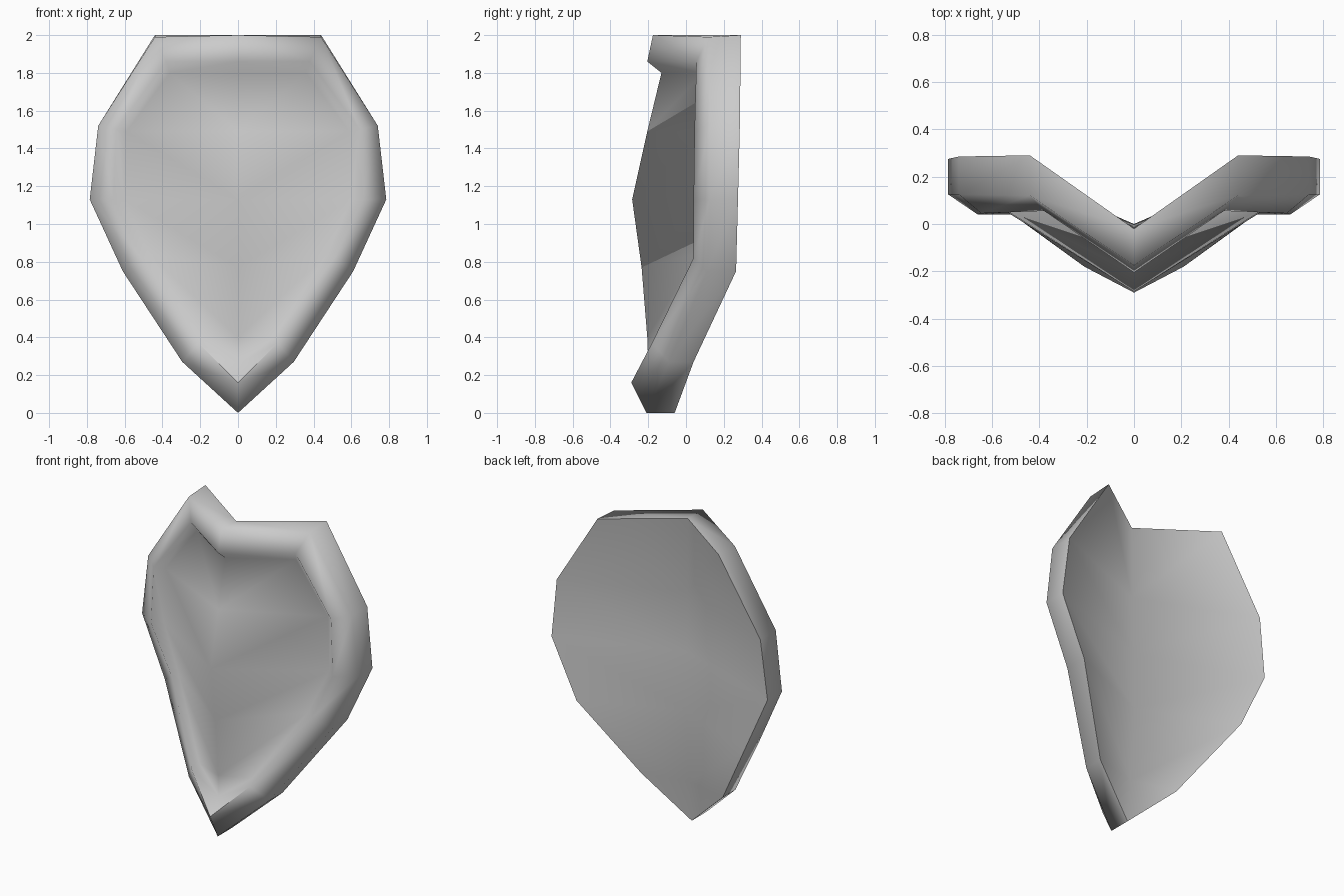
import bpy, bmesh, math

if "Cube" in bpy.data.objects:
    bpy.data.objects.remove(bpy.data.objects["Cube"], do_unlink=True)

# One flat grey
grey = bpy.data.materials.new("plain grey")
grey.use_nodes = True
COL = (0.6, 0.6, 0.6, 1)
grey.diffuse_color = COL
grey.node_tree.nodes["Principled BSDF"].inputs["Base Color"].default_value = COL

# Half outlines from the top centre round to the bottom point (x, y, z)
BACK = [(0, -0.02, 2), (0.44, 0.29, 2), (0.74, 0.285, 1.52), (0.785, 0.275, 1.13),
        (0.61, 0.265, 0.75), (0.295, 0.04, 0.27), (0, -0.06, 0)]
WALL = [(0, -0.175, 2), (0.44, 0.12, 1.99), (0.74, 0.125, 1.52), (0.785, 0.125, 1.13),
        (0.61, 0.11, 0.75), (0.295, -0.09, 0.27), (0, -0.21, 0)]
RIDGE = [(0, -0.205, 1.86), (0.38, 0.055, 1.86), (0.645, 0.045, 1.5), (0.66, 0.04, 1.13),
         (0.51, 0.04, 0.82), (0.21, -0.18, 0.37), (0, -0.29, 0.16)]
INNER = [(0, -0.13, 1.8), (0.36, 0.09, 1.8), (0.59, 0.09, 1.49), (0.6, 0.09, 1.13),
         (0.47, 0.055, 0.84), (0.19, -0.13, 0.4), (0, -0.2, 0.26)]

# Centre fold lines of the front panel and the back
PANEL_FOLD = [INNER[0], (0, -0.205, 1.49), (0, -0.285, 1.13),
              (0, -0.235, 0.77), (0, -0.205, 0.4), INNER[6]]
BACK_FOLD = [BACK[0], (0, -0.02, 1.52), (0, -0.01, 1.13),
             (0, 0.0, 0.75), (0, -0.03, 0.27), BACK[6]]


def strip(bm, a, b, side):
    """Skin two point rows with quads, or a triangle where the rows meet."""
    va = [bm.verts.new((side * x, y, z)) for x, y, z in a]
    vb = [bm.verts.new((side * x, y, z)) for x, y, z in b]
    for i in range(len(a) - 1):
        if a[i + 1] == b[i + 1]:
            bm.faces.new((va[i], va[i + 1], vb[i]))
        else:
            bm.faces.new((va[i], va[i + 1], vb[i + 1], vb[i]))


bm = bmesh.new()
for side in (1, -1):
    # Rolled rim
    for a, b in ((BACK, WALL), (WALL, RIDGE), (RIDGE, INNER)):
        strip(bm, a, b, side)
    # Folded front panel and back
    strip(bm, INNER[1:], PANEL_FOLD, side)
    strip(bm, BACK[1:], BACK_FOLD, side)
bmesh.ops.remove_doubles(bm, verts=bm.verts, dist=0.0005)
# Close the small top triangles where each fold meets its outline
bmesh.ops.holes_fill(bm, edges=[e for e in bm.edges if e.is_boundary], sides=0)
bmesh.ops.recalc_face_normals(bm, faces=bm.faces)

mesh = bpy.data.meshes.new("shield")
bm.to_mesh(mesh)
bm.free()
mesh.materials.append(grey)
shield = bpy.data.objects.new("shield", mesh)
bpy.context.collection.objects.link(shield)

# Soft shading across the folds and the rim
bpy.ops.object.select_all(action='DESELECT')
shield.select_set(True)
bpy.context.view_layer.objects.active = shield
bpy.ops.object.shade_smooth_by_angle(angle=math.radians(80))
